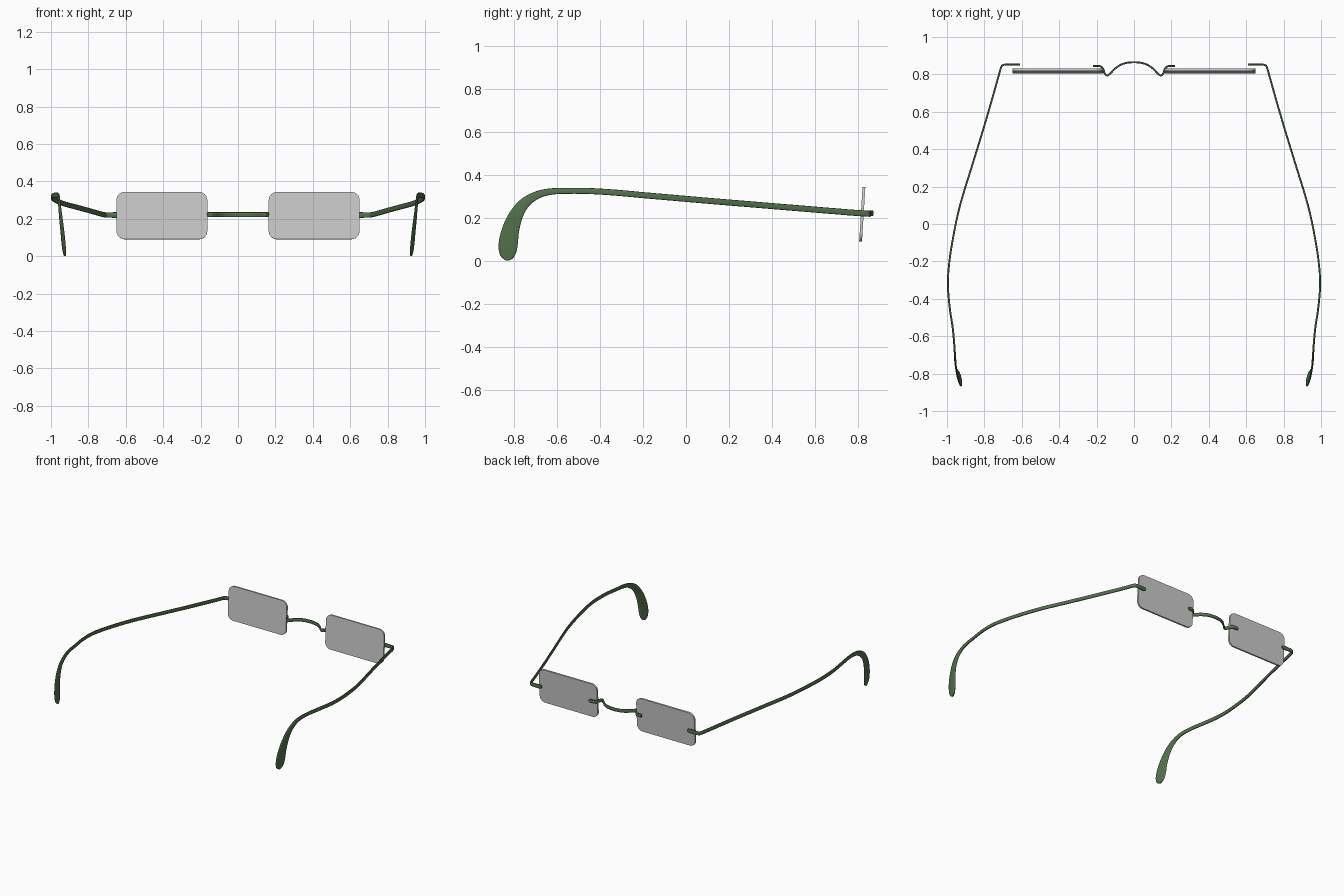
import bpy, bmesh, math
from mathutils import Vector, Matrix

if "Cube" in bpy.data.objects:
    bpy.data.objects.remove(bpy.data.objects["Cube"])

green = bpy.data.materials.new("green_metal")
green.diffuse_color = (0.09, 0.17, 0.075, 1)
green.use_nodes = True
green.node_tree.nodes["Principled BSDF"].inputs["Base Color"].default_value = green.diffuse_color


def finish(name, bm, mat=None, angle=35):
    bmesh.ops.recalc_face_normals(bm, faces=bm.faces)
    me = bpy.data.meshes.new(name)
    bm.to_mesh(me)
    bm.free()
    ob = bpy.data.objects.new(name, me)
    bpy.context.collection.objects.link(ob)
    if mat:
        me.materials.append(mat)
    bpy.ops.object.select_all(action='DESELECT')
    ob.select_set(True)
    bpy.context.view_layer.objects.active = ob
    bpy.ops.object.shade_smooth_by_angle(angle=math.radians(angle))
    return ob


def spline(pts, n=6):
    """Centripetal curve through (x, y, z, half_height) points."""
    p = [Vector(q) for q in pts]
    p = [2 * p[0] - p[1]] + p + [2 * p[-1] - p[-2]]
    out = []
    for i in range(1, len(p) - 2):
        q = p[i - 1:i + 3]
        t = [0.0]
        for a, b in zip(q, q[1:]):
            t.append(t[-1] + math.sqrt((b - a).length))

        def mix(a, b, ta, tb, u):
            return a * ((tb - u) / (tb - ta)) + b * ((u - ta) / (tb - ta))
        for k in range(n):
            u = t[1] + (t[2] - t[1]) * k / n
            a = [mix(q[j], q[j + 1], t[j], t[j + 1], u) for j in range(3)]
            b = [mix(a[j], a[j + 1], t[j], t[j + 2], u) for j in range(2)]
            out.append(mix(b[0], b[1], t[1], t[2], u))
    return out + [p[-2]]


def ribbon(name, pts, thick, mirror=1, sides=12):
    """Sweep a flat rounded section along a path, carrying its frame along."""
    path = spline(pts)
    pos = [Vector((v[0] * mirror, v[1], v[2])) for v in path]
    bm = bmesh.new()
    rings = []
    nrm = Vector((0, 1, 0))
    for i, c in enumerate(pos):
        tan = (pos[min(i + 1, len(pos) - 1)] - pos[max(i - 1, 0)]).normalized()
        nrm = (nrm - tan * nrm.dot(tan)).normalized()
        up = tan.cross(nrm)
        h = path[i][3]
        th = min(thick, h)
        ring = []
        for k in range(sides):
            a = 2 * math.pi * k / sides
            # superellipse keeps the faces flat and the edges rounded
            ca, sa = math.cos(a), math.sin(a)
            ex = math.copysign(abs(ca) ** 0.6, ca)
            ey = math.copysign(abs(sa) ** 0.6, sa)
            ring.append(bm.verts.new(c + nrm * th * ex + up * h * ey))
        rings.append(ring)
    for r, s in zip(rings, rings[1:]):
        for k in range(sides):
            j = (k + 1) % sides
            bm.faces.new((r[k], r[j], s[j], s[k]))
    bm.faces.new(rings[0])
    bm.faces.new(rings[-1])
    return finish(name, bm, green, 50)


def lens(name, cx):
    """Rounded rectangular plate, tilted slightly backward at the top."""
    w, h, r, t = 0.243, 0.127, 0.045, 0.0065
    bm = bmesh.new()
    vs = []
    for q, (sx, sz) in enumerate([(1, 1), (-1, 1), (-1, -1), (1, -1)]):
        for k in range(7):
            a = math.pi / 2 * (q + k / 6)
            vs.append(bm.verts.new((sx * (w - r) + r * math.cos(a), -t,
                                    sz * (h - r) + r * math.sin(a))))
    f = bm.faces.new(vs)
    ext = bmesh.ops.extrude_face_region(bm, geom=[f])
    moved = [e for e in ext["geom"] if isinstance(e, bmesh.types.BMVert)]
    bmesh.ops.translate(bm, verts=moved, vec=(0, 2 * t, 0))
    bmesh.ops.transform(bm, verts=bm.verts, matrix=Matrix.Translation((cx, 0.818, 0.217))
                        @ Matrix.Rotation(math.radians(-3.5), 4, 'X'))
    return finish(name, bm)


# temple arm: hinge tab, corner, long arm, ear bend and flat paddle tip
temple = [
    (0.61, 0.852, 0.22, 0.008), (0.617, 0.852, 0.22, 0.014),
    (0.69, 0.852, 0.22, 0.014), (0.704, 0.848, 0.22, 0.014),
    (0.714, 0.828, 0.221, 0.014), (0.723, 0.795, 0.223, 0.014),
    (0.79, 0.56, 0.242, 0.014), (0.86, 0.33, 0.261, 0.014),
    (0.93, 0.10, 0.28, 0.014), (0.963, -0.05, 0.293, 0.014),
    (0.987, -0.20, 0.306, 0.014), (0.995, -0.32, 0.317, 0.014),
    (0.985, -0.45, 0.325, 0.014), (0.97, -0.55, 0.326, 0.014),
    (0.962, -0.63, 0.322, 0.015), (0.958, -0.69, 0.307, 0.018),
    (0.954, -0.75, 0.268, 0.025), (0.948, -0.79, 0.21, 0.033),
    (0.940, -0.815, 0.14, 0.041), (0.934, -0.825, 0.08, 0.045),
    (0.930, -0.828, 0.04, 0.040), (0.927, -0.828, 0.014, 0.026),
    (0.926, -0.828, 0.002, 0.006),
]
# nose bridge: right half, mirrored into a full path
half = [
    (0.22, 0.845, 0.222, 0.008), (0.213, 0.845, 0.222, 0.013),
    (0.18, 0.843, 0.222, 0.013), (0.166, 0.832, 0.222, 0.013),
    (0.157, 0.806, 0.222, 0.013), (0.144, 0.794, 0.222, 0.013),
    (0.128, 0.804, 0.222, 0.013), (0.10, 0.832, 0.222, 0.013),
    (0.06, 0.856, 0.222, 0.013),
]
bridge = half + [(0, 0.865, 0.222, 0.013)] + [(-x, y, z, h) for x, y, z, h in reversed(half)]

ribbon("nose_bridge", bridge, 0.005)
for side, s in (("right", 1), ("left", -1)):
    ribbon(side + "_temple", temple, 0.005, s)
    lens(side + "_lens", s * 0.407)
